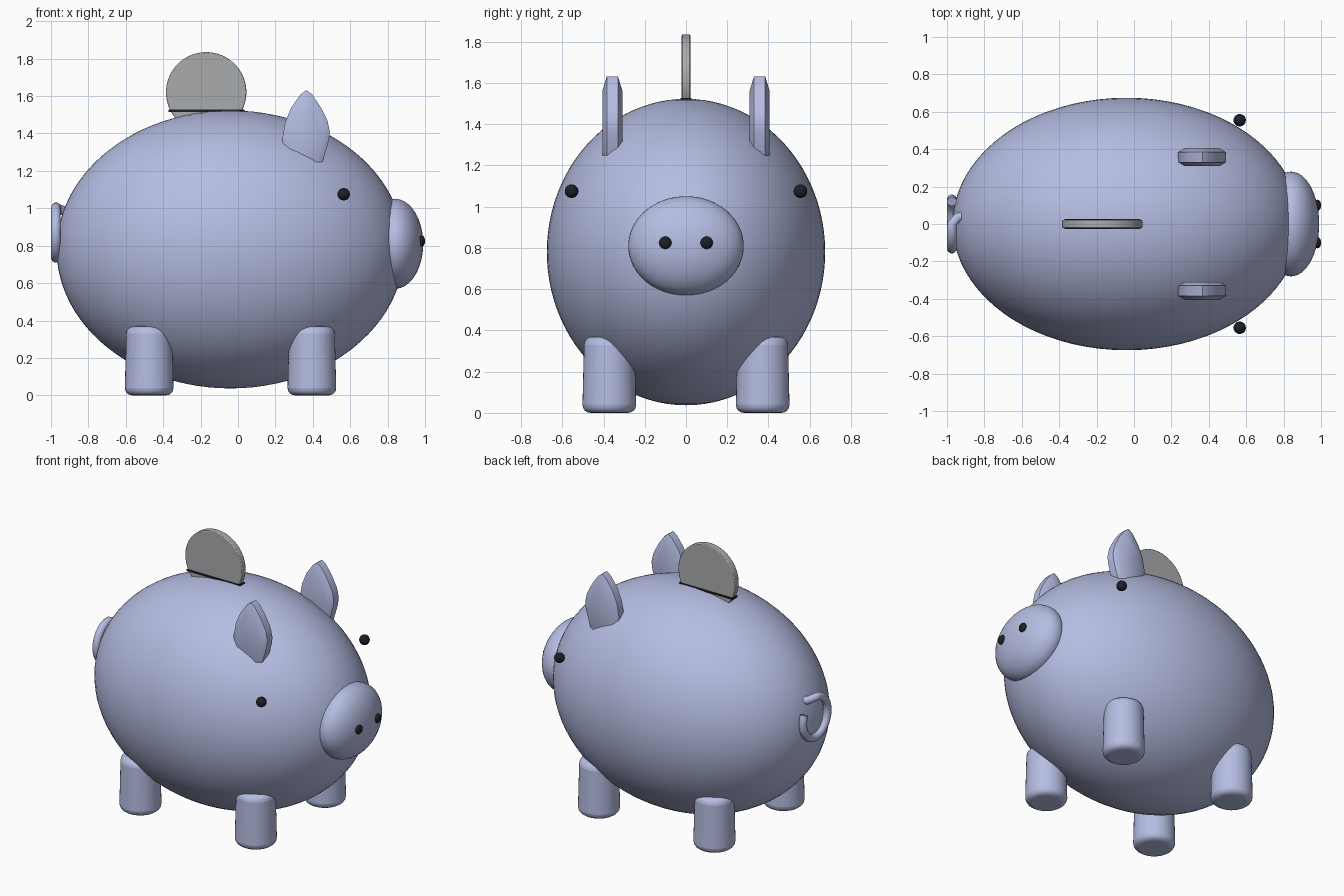
import bpy, bmesh, math
from mathutils import Vector

cube = bpy.data.objects.get("Cube")
if cube:
    bpy.data.objects.remove(cube, do_unlink=True)


def material(name, rgb):
    m = bpy.data.materials.new(name)
    m.use_nodes = True
    m.diffuse_color = (*rgb, 1)
    m.node_tree.nodes["Principled BSDF"].inputs["Base Color"].default_value = (*rgb, 1)
    return m


LAVENDER = material("lavender glaze", (0.46, 0.51, 0.76))
SILVER = material("silver grey", (0.40, 0.41, 0.42))
BLACK = material("black", (0.012, 0.014, 0.02))


def finish(bm, name, mat, bevel=0, segments=4, angle=40):
    """Turn a bmesh into a shaded object with an optional rounded edge."""
    bmesh.ops.recalc_face_normals(bm, faces=bm.faces)
    mesh = bpy.data.meshes.new(name)
    bm.to_mesh(mesh)
    bm.free()
    mesh.materials.append(mat)
    ob = bpy.data.objects.new(name, mesh)
    bpy.context.collection.objects.link(ob)
    bpy.ops.object.select_all(action='DESELECT')
    bpy.context.view_layer.objects.active = ob
    ob.select_set(True)
    bpy.ops.object.shade_smooth_by_angle(angle=math.radians(angle))
    if bevel:
        mod = ob.modifiers.new("rounded edge", 'BEVEL')
        mod.width, mod.segments = bevel, segments
        mod.limit_method, mod.angle_limit = 'ANGLE', math.radians(40)
    return ob


def ellipsoid(name, centre, radii, mat, u=32, v=16):
    bm = bmesh.new()
    bmesh.ops.create_uvsphere(bm, u_segments=u, v_segments=v, radius=1)
    bmesh.ops.scale(bm, vec=radii, verts=bm.verts)
    bmesh.ops.translate(bm, vec=centre, verts=bm.verts)
    return finish(bm, name, mat)


def leg(name, x, y):
    bm = bmesh.new()
    bmesh.ops.create_cone(bm, cap_ends=True, segments=40, radius1=0.131,
                          radius2=0.122, depth=0.37)
    bmesh.ops.translate(bm, vec=(x, y, 0.185), verts=bm.verts)
    return finish(bm, name, LAVENDER, 0.04, angle=60)


def ear(name, y):
    outline = [(0.30, 1.18), (0.43, 1.18), (0.465, 1.29), (0.485, 1.36), (0.491, 1.41),
               (0.478, 1.47), (0.44, 1.545), (0.395, 1.61), (0.365, 1.632),
               (0.335, 1.61), (0.285, 1.54), (0.252, 1.46), (0.236, 1.37), (0.25, 1.28)]
    # Flat front and back with a sloping rim that narrows toward the outline
    bm = bmesh.new()
    mid = Vector((0.365, 1.37))
    rings = []
    for dy, s in ((-0.048, 0.74), (-0.027, 1), (0.027, 1), (0.048, 0.74)):
        pts = [mid + (Vector(p) - mid) * s for p in outline]
        rings.append([bm.verts.new((p.x, y + dy, p.y)) for p in pts])
    n = len(outline)
    for a, b in zip(rings, rings[1:]):
        for i in range(n):
            bm.faces.new((a[i], a[(i + 1) % n], b[(i + 1) % n], b[i]))
    bm.faces.new(rings[0])
    bm.faces.new(rings[-1])
    return finish(bm, name, LAVENDER, angle=50)


# Body and snout
ellipsoid("body", (-0.04, 0, 0.78), (0.93, 0.675, 0.743), LAVENDER, 80, 48)
ellipsoid("snout", (0.84, 0, 0.81), (0.15, 0.28, 0.24), LAVENDER, 48, 32)

# Mirrored parts
for side, s in (("left", 1), ("right", -1)):
    # The head points along +x, so these sides lie along y
    ellipsoid(f"{side}_eye", (0.565, s * 0.555, 1.075), (0.033,) * 3, BLACK)
    ellipsoid(f"{side}_nostril", (0.982, s * 0.1, 0.825), (0.018, 0.03, 0.03), BLACK)
    ear(f"{side}_ear", s * 0.357)
    leg(f"{side}_front_leg", 0.395, s * 0.372)
    leg(f"{side}_hind_leg", -0.475, s * 0.372)

# Curly tail: an almost closed loop rooted in the body
path = [(-0.88, 0.045, 0.975), (-0.945, 0.035, 0.99)]
for i in range(25):
    a = math.radians(90 + 295 * i / 24)
    path.append((-0.974, 0.132 * math.cos(a), 0.87 + 0.135 * math.sin(a)))
curve = bpy.data.curves.new("tail", 'CURVE')
curve.dimensions = '3D'
curve.bevel_depth, curve.bevel_resolution = 0.026, 4
curve.use_fill_caps = True
spline = curve.splines.new('POLY')
spline.points.add(len(path) - 1)
for pt, co in zip(spline.points, path):
    pt.co = (*co, 1)
spline.use_smooth = True
curve.materials.append(LAVENDER)
bpy.context.collection.objects.link(bpy.data.objects.new("tail", curve))

# Coin standing in its slot
bm = bmesh.new()
bmesh.ops.create_cone(bm, cap_ends=True, segments=64, radius1=0.215, radius2=0.215, depth=0.042)
for v in bm.verts:
    v.co = (v.co.x - 0.17, v.co.z, v.co.y + 1.62)
finish(bm, "coin", SILVER, 0.005, 2)

bm = bmesh.new()
bmesh.ops.create_cube(bm, size=1)
bmesh.ops.scale(bm, vec=(0.405, 0.052, 0.012), verts=bm.verts)
bmesh.ops.translate(bm, vec=(-0.168, 0, 1.521), verts=bm.verts)
finish(bm, "coin_slot", BLACK)
